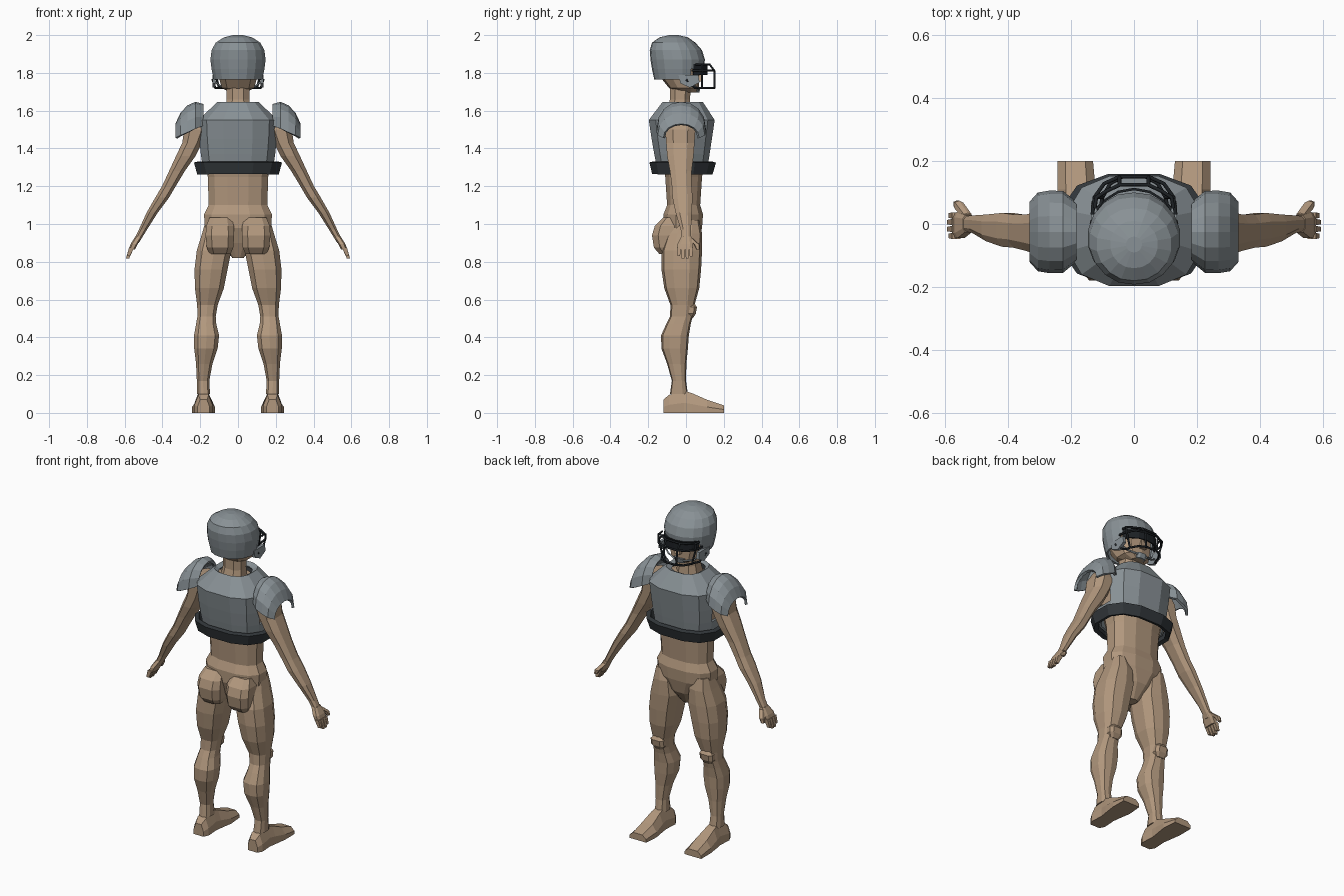
import bpy, bmesh, math
from mathutils import Vector


def material(name, r, g, b):
    m = bpy.data.materials.new(name)
    m.diffuse_color = (r, g, b, 1)
    return m


SKIN = material("tan skin", 0.44, 0.31, 0.205)
GREY = material("grey shell", 0.25, 0.285, 0.305)
DARK = material("dark strap", 0.032, 0.038, 0.043)
BLACK = material("black bars", 0.012, 0.015, 0.018)


def finish(name, bm, mat, mirror=False, thick=0):
    bmesh.ops.recalc_face_normals(bm, faces=bm.faces)
    me = bpy.data.meshes.new(name)
    bm.to_mesh(me)
    bm.free()
    me.materials.append(mat)
    ob = bpy.data.objects.new(name, me)
    bpy.context.collection.objects.link(ob)
    if thick:
        s = ob.modifiers.new("thickness", 'SOLIDIFY')
        s.thickness, s.offset = thick, -1
    if mirror:
        ob.modifiers.new("mirror", 'MIRROR')
    return ob


def skin_grid(bm, rows, closed):
    """Quads between successive rows of vertices."""
    n = len(rows[0])
    for a, b in zip(rows, rows[1:]):
        for j in range(n if closed else n - 1):
            k = (j + 1) % n
            bm.faces.new((a[j], a[k], b[k], b[j]))


def loft(rings, n=8, p=0.8, caps=(True, True)):
    """Stack of horizontal rings given as (z, x0, x1, y0, y1)."""
    bm = bmesh.new()
    rows = []
    off = math.pi / n
    for z, x0, x1, y0, y1 in rings:
        row = []
        for j in range(n):
            a = off + j * 2 * math.pi / n
            c, s = math.cos(a) / math.cos(off), math.sin(a) / math.cos(off)
            c = math.copysign(min(1, abs(c)) ** p, c) if abs(c) > 1e-6 else 0
            s = math.copysign(min(1, abs(s)) ** p, s) if abs(s) > 1e-6 else 0
            row.append(bm.verts.new(((x0 + x1) / 2 + c * (x1 - x0) / 2,
                                     (y0 + y1) / 2 + s * (y1 - y0) / 2, z)))
        rows.append(row)
    skin_grid(bm, rows, True)
    if caps[0]:
        bm.faces.new(rows[0])
    if caps[1]:
        bm.faces.new(rows[-1])
    return bm


def bars(name, paths, r, mat, mirror=False):
    """Round bars along polylines."""
    cu = bpy.data.curves.new(name, 'CURVE')
    cu.dimensions, cu.bevel_depth, cu.bevel_resolution = '3D', r, 1
    cu.use_fill_caps = True
    for pts in paths:
        sp = cu.splines.new('POLY')
        sp.points.add(len(pts) - 1)
        for q, c in zip(sp.points, pts):
            q.co = (*c, 1)
    cu.materials.append(mat)
    ob = bpy.data.objects.new(name, cu)
    bpy.context.collection.objects.link(ob)
    if mirror:
        ob.modifiers.new("mirror", 'MIRROR')


# Torso, pelvis and neck
finish("torso", loft([
    (0.82, -.03, .03, -.05, .01), (0.90, -.09, .09, -.09, .065),
    (0.98, -.175, .175, -.12, .085), (1.05, -.18, .18, -.12, .09),
    (1.10, -.155, .155, -.10, .075), (1.25, -.16, .16, -.11, .085),
    (1.36, -.18, .18, -.13, .105), (1.48, -.195, .195, -.15, .12),
    (1.56, -.18, .18, -.14, .10), (1.61, -.09, .09, -.10, .05)], 12), SKIN)
finish("neck", loft([(1.57, -.075, .075, -.11, .03), (1.66, -.06, .06, -.085, .02),
                     (1.74, -.06, .06, -.085, .03)]), SKIN)
finish("buttock", loft([
    (0.84, .04, .15, -.14, -.03), (0.875, .025, .165, -.17, -.02), (0.94, .02, .172, -.18, -.02),
    (0.99, .022, .168, -.165, -.02), (1.035, .035, .15, -.12, -.03)], 8, .6), SKIN, True)

# Head under the helmet, with jaw and nose
finish("head", loft([
    (1.695, -.04, .04, -.03, .06), (1.72, -.085, .085, -.09, .068), (1.77, -.10, .10, -.13, .07),
    (1.86, -.11, .11, -.14, .07), (1.92, -.08, .08, -.12, .04)], 10), SKIN)
finish("nose", loft([(1.755, -.02, .02, .05, .09), (1.81, -.008, .008, .05, .075)], 4), SKIN)

# Legs
finish("leg", loft([
    (0.10, .148, .218, -.085, .01), (0.17, .152, .218, -.075, .0), (0.26, .135, .222, -.10, .002),
    (0.34, .108, .232, -.13, .01), (0.41, .10, .233, -.132, .015), (0.47, .115, .222, -.105, .025),
    (0.51, .118, .215, -.085, .035), (0.57, .108, .216, -.082, .045), (0.66, .075, .228, -.115, .07),
    (0.76, .055, .23, -.13, .08), (0.86, .035, .218, -.13, .085), (0.95, .05, .19, -.10, .085),
    (1.02, .09, .17, -.06, .07)], 10), SKIN, True)
finish("kneecap", loft([(0.50, .14, .19, .0, .035), (0.525, .122, .208, -.01, .052),
                        (0.56, .122, .208, -.01, .058), (0.58, .14, .19, .0, .045)], 8, .6), SKIN, True)

# Feet: cross-sections from heel to toe (y, inner x, outer x, top z)
bm = bmesh.new()
rows = []
for y, a, b, t in [(-.12, .15, .215, .07), (-.09, .135, .23, .095), (-.01, .14, .225, .118),
                   (.03, .135, .232, .105), (.11, .122, .243, .07), (.20, .13, .242, .04)]:
    w = (b - a) * .22
    rows.append([bm.verts.new(c) for c in ((a, y, 0), (b, y, 0), (b, y, t * .45),
                                           (b - w, y, t), (a + w, y, t), (a, y, t * .45))])
skin_grid(bm, rows, True)
bm.faces.new(rows[0])
bm.faces.new(rows[-1])
finish("foot", bm, SKIN, True)

# Arms
finish("arm", loft([
    (0.90, .525, .558, -.022, .024), (0.97, .482, .525, -.028, .027), (1.06, .425, .484, -.055, .03),
    (1.14, .365, .438, -.072, .035), (1.20, .33, .402, -.075, .03), (1.28, .282, .365, -.085, .03),
    (1.36, .225, .328, -.10, .04), (1.43, .19, .295, -.105, .045), (1.50, .16, .285, -.11, .05),
    (1.56, .16, .25, -.085, .035)], 8), SKIN, True)

# Hands with four fingers and a thumb
finish("palm", loft([(0.865, .546, .578, -.045, .035), (0.895, .53, .568, -.045, .038),
                     (0.935, .506, .543, -.025, .028)], 8, .6), SKIN, True)
for i, (y, z) in enumerate([(-.038, .83), (-.016, .818), (.006, .818), (.027, .828)]):
    x = .563 + (.868 - z) * .4
    finish(f"finger_{i + 1}", loft([(z, x - .007, x + .01, y - .007, y + .007),
                                    (.875, .55, .577, y - .01, y + .01)], 4, .5), SKIN, True)
finish("thumb", loft([(0.865, .555, .573, .054, .074), (0.89, .542, .568, .042, .074),
                      (0.925, .515, .54, .01, .035)], 6), SKIN, True)

# Chest armour with an armhole on each side
bm = loft([(1.29, -.185, .185, -.152, .112), (1.37, -.197, .197, -.168, .125),
           (1.45, -.205, .205, -.182, .137), (1.55, -.21, .21, -.197, .152),
           (1.645, -.11, .11, -.125, .09), (1.63, -.085, .085, -.11, .06)], 12, .75, (False, False))
holes = [f for f in bm.faces if 1.37 < f.calc_center_median().z < 1.56
         and abs(f.calc_center_median().x) > .19]
bmesh.ops.delete(bm, geom=holes, context='FACES')
finish("chest_armour", bm, GREY, thick=.012)
finish("chest_strap", loft([(1.27, -.193, .193, -.155, .117), (1.332, -.21, .21, -.17, .135)],
                           12, .75, (False, False)), DARK, thick=.025)

# Shoulder pads: arches (x, top z, half depth, base z) from inside to outside
bm = bmesh.new()
rows = []
for x, top, d, base in [(.183, 1.635, .095, 1.52), (.225, 1.647, .13, 1.505), (.268, 1.628, .131, 1.485),
                        (.305, 1.588, .125, 1.47), (.332, 1.53, .095, 1.455)]:
    row = []
    for j in range(9):
        a = math.pi * (j / 8 - .5)
        row.append(bm.verts.new((x, -.025 + d * math.sin(a), base + (top - base) * math.cos(a) ** .9
                                 if 0 < j < 8 else base)))
    rows.append(row)
skin_grid(bm, rows, False)
ob = finish("shoulder_pad", bm, GREY)
bm = bmesh.new()
bm.from_mesh(ob.data)
if sum(f.normal.z for f in bm.faces) < 0:
    bmesh.ops.reverse_faces(bm, faces=bm.faces)
bm.to_mesh(ob.data)
bm.free()
s = ob.modifiers.new("thickness", 'SOLIDIFY')
s.thickness, s.offset = .015, -1
ob.modifiers.new("mirror", 'MIRROR')

# Helmet shell, cut away in front of the face
bm = loft([(1.765, -.128, .128, -.168, .085), (1.82, -.14, .14, -.18, .095),
           (1.87, -.146, .146, -.188, .10), (1.92, -.14, .14, -.192, .085),
           (1.96, -.118, .118, -.18, .05), (1.988, -.075, .075, -.14, .01),
           (2.0, -.025, .025, -.09, -.04)], 18, 1, (False, True))
face = [f for f in bm.faces if f.calc_center_median().z < 1.82 and f.calc_center_median().y > .03]
bmesh.ops.delete(bm, geom=face, context='FACES')
finish("helmet", bm, GREY, thick=.012)

# Jaw flaps below the helmet sides
bm = bmesh.new()
rows = [[bm.verts.new((x + dx, y, z)) for y, z in
         ((-.04, 1.79), (.065, 1.79), (.072, 1.75), (.02, 1.722), (-.03, 1.745))]
        for x, dx in ((.118, 0), (.118, .018))]
skin_grid(bm, rows, True)
bm.faces.new(rows[0])
bm.faces.new(rows[1])
finish("jaw_flap", bm, GREY, True)


# Face guard: curved horizontal bars joined by posts
def hoop(z, w, y, back):
    side = [(w, back, z), (w * .95, .085, z), (w * .72, y - .022, z), (w * .35, y, z)]
    return side + [(-a, b, c) for a, b, c in reversed(side)]


bars("guard_hoops", [hoop(1.845, .125, .125, .05), hoop(1.812, .132, .15, .03),
                     hoop(1.72, .105, .15, .06)], .006, BLACK)
bars("guard_posts", [[(.046, .125, 1.845), (.046, .15, 1.812), (.038, .15, 1.72)],
                     [(.125, .085, 1.845), (.125, .085, 1.812), (.10, .085, 1.72)],
                     [(.135, .0, 1.765), (.12, .045, 1.72), (.105, .06, 1.72)]], .006, BLACK, True)

# Dark visor band behind the guard
bm = bmesh.new()
skin_grid(bm, [[bm.verts.new((.122 * math.sin(a), .015 + .10 * math.cos(a), z))
                for a in [math.radians(d) for d in range(-75, 76, 25)]] for z in (1.79, 1.848)], False)
finish("visor", bm, BLACK, thick=.008)

# Chin cup and its straps
finish("chin_cup", loft([(1.695, -.03, .03, .03, .07), (1.725, -.036, .036, .03, .078)], 8), GREY)
bars("chin_strap", [[(.125, .03, 1.755), (.085, .05, 1.725), (.03, .07, 1.712)]], .005, GREY, True)
